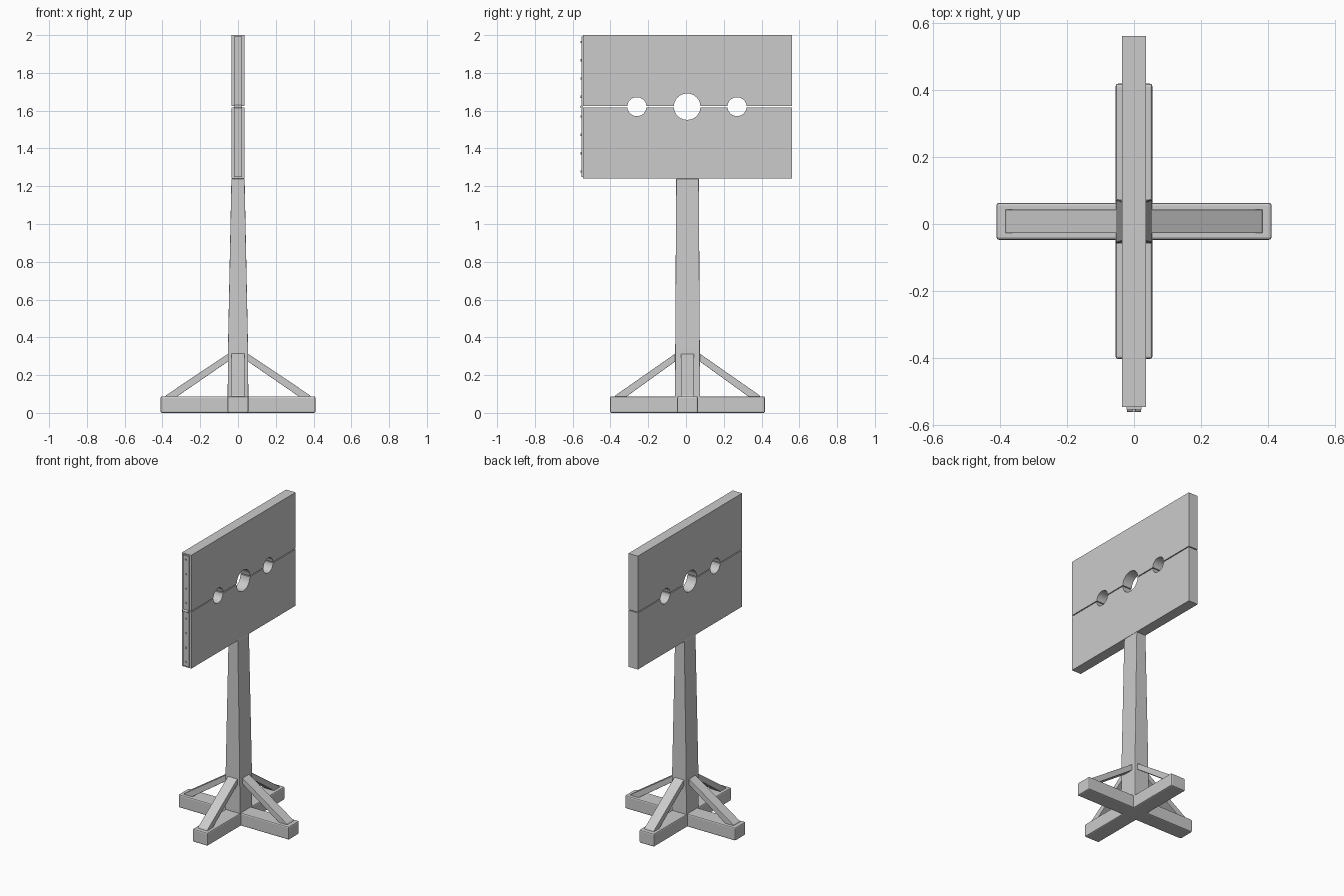
import bpy, bmesh
from math import sin, cos, pi
from mathutils import Matrix

if "Cube" in bpy.data.objects:
    bpy.data.objects.remove(bpy.data.objects["Cube"])

CY = 0.008  # centre line of the frame in y


def finish(name, bm, bevel=0.0):
    bmesh.ops.recalc_face_normals(bm, faces=bm.faces)
    me = bpy.data.meshes.new(name)
    bm.to_mesh(me)
    bm.free()
    ob = bpy.data.objects.new(name, me)
    bpy.context.collection.objects.link(ob)
    if bevel:
        m = ob.modifiers.new("bevel", 'BEVEL')
        m.width, m.segments = bevel, 2
    return ob


def box(name, lo, hi, bevel=0.0):
    bm = bmesh.new()
    bmesh.ops.create_cube(bm, size=1)
    for v in bm.verts:
        v.co = [(l + h) / 2 + c * (h - l) for l, h, c in zip(lo, hi, v.co)]
    return finish(name, bm, bevel)


def prism(name, pts, a, b, to_xyz, bevel=0.0):
    """Extrude a 2D outline between depths a and b."""
    bm = bmesh.new()
    rings = [[bm.verts.new(to_xyz(p, q, d)) for p, q in pts] for d in (a, b)]
    n = len(pts)
    for r in rings:
        bm.faces.new(r)
    for i in range(n):
        j = (i + 1) % n
        bm.faces.new((rings[0][i], rings[0][j], rings[1][j], rings[1][i]))
    return finish(name, bm, bevel)


# crossed feet
box("foot_beam_x", (-0.41, CY - 0.055, 0), (0.41, CY + 0.055, 0.088), 0.008)
box("foot_beam_y", (-0.055, CY - 0.41, 0), (0.055, CY + 0.41, 0.0875), 0.008)

# tapered post: (z, half x, half y)
bm = bmesh.new()
prev = None
for z, hx, hy in [(0.04, 0.055, 0.067), (0.35, 0.053, 0.065), (1.24, 0.035, 0.06)]:
    ring = [bm.verts.new((sx * hx, CY + sy * hy, z))
            for sx, sy in ((-1, -1), (1, -1), (1, 1), (-1, 1))]
    if prev:
        for i in range(4):
            j = (i + 1) % 4
            bm.faces.new((prev[i], prev[j], ring[j], ring[i]))
    else:
        bm.faces.new(ring)
    prev = ring
bm.faces.new(prev)
finish("post", bm, 0.003)

# four diagonal braces
for k in range(4):
    inner = 0.05 if k % 2 == 0 else 0.063
    outline = [(inner, 0.315), (inner, 0.274), (0.325, 0.085), (0.385, 0.085), (0.38, 0.094)]
    ob = prism(f"brace_{k + 1}", outline, -0.035, 0.035, lambda p, q, d: (p, d, q), 0.002)
    ob.data.transform(Matrix.Translation((0, CY, 0)) @ Matrix.Rotation(k * pi / 2, 4, 'Z'))

# two board halves with notches for neck and wrists
Y0, Y1, ZM, GAP = -0.545, 0.56, 1.621, 0.003
HOLES = [(-0.26, 0.05), (0.006, 0.07), (0.27, 0.05)]
for name, s, z_out in (("upper_board", 1, 2.0), ("lower_board", -1, 1.24)):
    zi = ZM + s * GAP
    pts = [(Y0, z_out), (Y0, zi)]
    for y, r in HOLES:
        for i in range(13):
            a = pi * i / 12
            pts.append((y - r * cos(a), zi + s * (r - GAP) * sin(a)))
    pts += [(Y1, zi), (Y1, z_out)]
    ob = prism(name, pts, -0.035, 0.035, lambda p, q, d: (d, p, q))
    bpy.context.view_layer.objects.active = ob
    ob.select_set(True)
    bpy.ops.object.shade_smooth_by_angle()
    ob.select_set(False)


def rod(name, loc, axis, r, depth, sides=12):
    bm = bmesh.new()
    bmesh.ops.create_cone(bm, cap_ends=True, segments=sides, radius1=r, radius2=r, depth=depth,
                          matrix=Matrix.Translation(loc) @ Matrix.Rotation(pi / 2, 4, axis))
    return finish(name, bm)


# long hinge on the front edge: two leaves, a knuckle and a row of screws
box("hinge_leaf_upper", (-0.022, -0.553, ZM + 0.004), (0.022, -0.544, 1.992))
box("hinge_leaf_lower", (-0.022, -0.553, 1.25), (0.022, -0.544, ZM - 0.004))
rod("hinge_knuckle", (0, -0.552, ZM), 'Y', 0.008, 0.042)
for i in range(4):
    for s in (-1, 1):
        rod(f"screw_{i}_{'upper' if s > 0 else 'lower'}",
            (0, -0.5555, ZM + s * (0.052 + 0.097 * i)), 'X', 0.006, 0.008)
